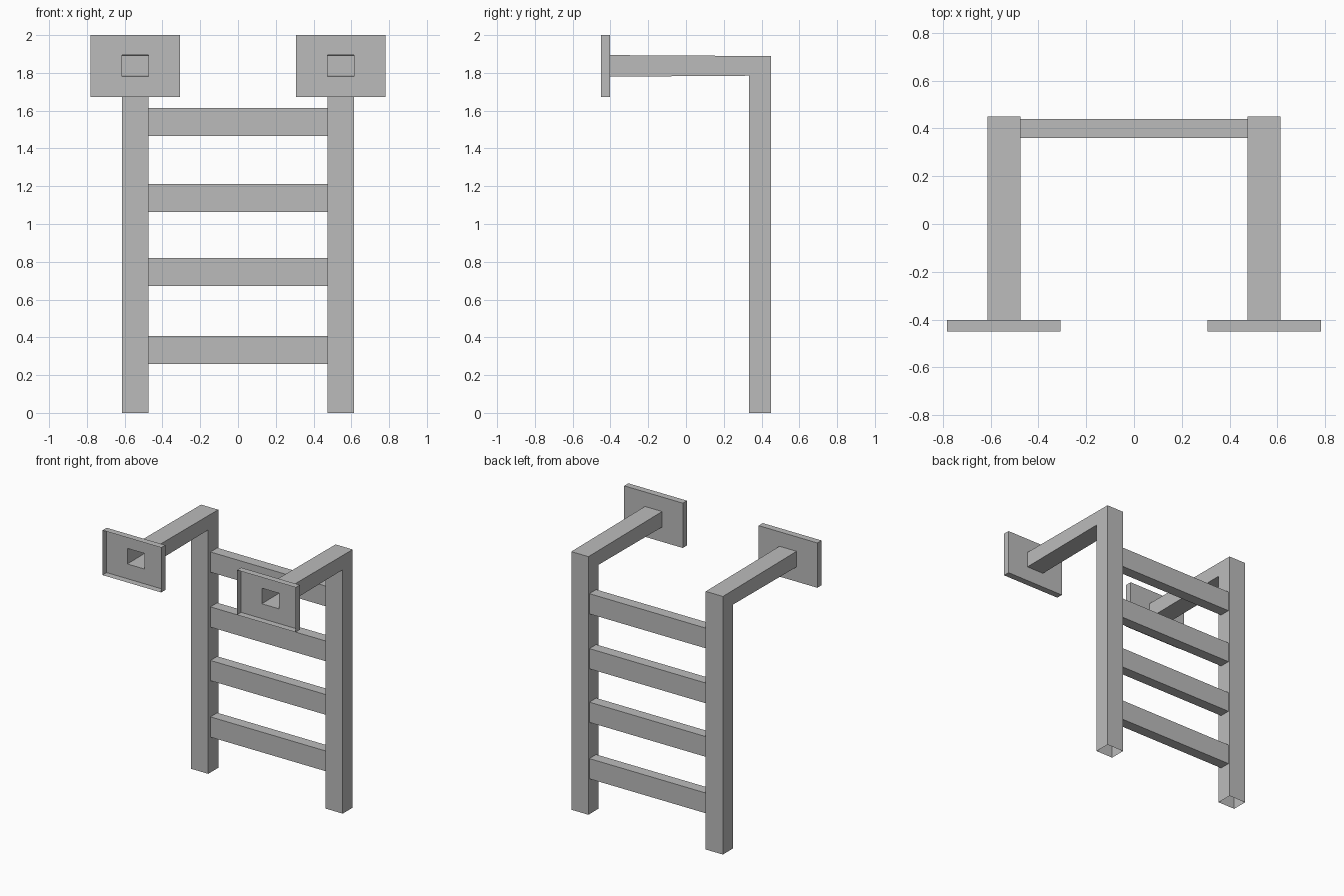
import bpy

if "Cube" in bpy.data.objects:
    bpy.data.objects.remove(bpy.data.objects["Cube"])

grey = bpy.data.materials.new("plain grey")
grey.diffuse_color = (0.5, 0.5, 0.5, 1)
grey.use_nodes = True
grey.node_tree.nodes["Principled BSDF"].inputs["Base Color"].default_value = grey.diffuse_color


def loft(name, rings, mirror=False):
    """Join consecutive four-corner rings with an open-ended skin."""
    verts = [p for ring in rings for p in ring]
    faces = []
    for r in range(len(rings) - 1):
        a, b = r * 4, r * 4 + 4
        for i in range(4):
            j = (i + 1) % 4
            faces.append((a + i, b + i, b + j, a + j))
    mesh = bpy.data.meshes.new(name)
    mesh.from_pydata(verts, [], faces)
    mesh.materials.append(grey)
    obj = bpy.data.objects.new(name, mesh)
    bpy.context.collection.objects.link(obj)
    if mirror:
        obj.modifiers.new("Mirror", 'MIRROR').use_mirror_merge = False
    return obj


def section(x0, x1, low, high):
    """Rectangular ring; low and high are (y, z) pairs of its two edges."""
    return [(x0, *low), (x1, *low), (x1, *high), (x0, *high)]


FRONT, PANEL = -0.45, -0.402
TUBE = (0.475, 0.614)
mouth = section(*TUBE, (PANEL, 1.78), (PANEL, 1.894))

# Mounting plates: shallow trays open to the front, pierced by the tube mouth
loft("mounting_plate", [
    section(0.307, 0.782, (FRONT, 1.672), (FRONT, 2.0)),
    section(0.307, 0.782, (PANEL, 1.672), (PANEL, 2.0)),
    mouth], mirror=True)

# Side rails: hollow square tube, arm mitred into the upright, open at both ends
loft("side_rail", [
    mouth,
    section(*TUBE, (0.334, 1.785), (0.45, 1.889)),
    section(*TUBE, (0.334, 0), (0.45, 0))], mirror=True)

# Rungs between the uprights
for n, z in enumerate((0.259, 0.672, 1.064, 1.466)):
    top = z + 0.148
    loft(f"rung_{n + 1}", [
        [(x, 0.439, z), (x, 0.36, z), (x, 0.36, top), (x, 0.439, top)]
        for x in (-TUBE[0], TUBE[0])])
